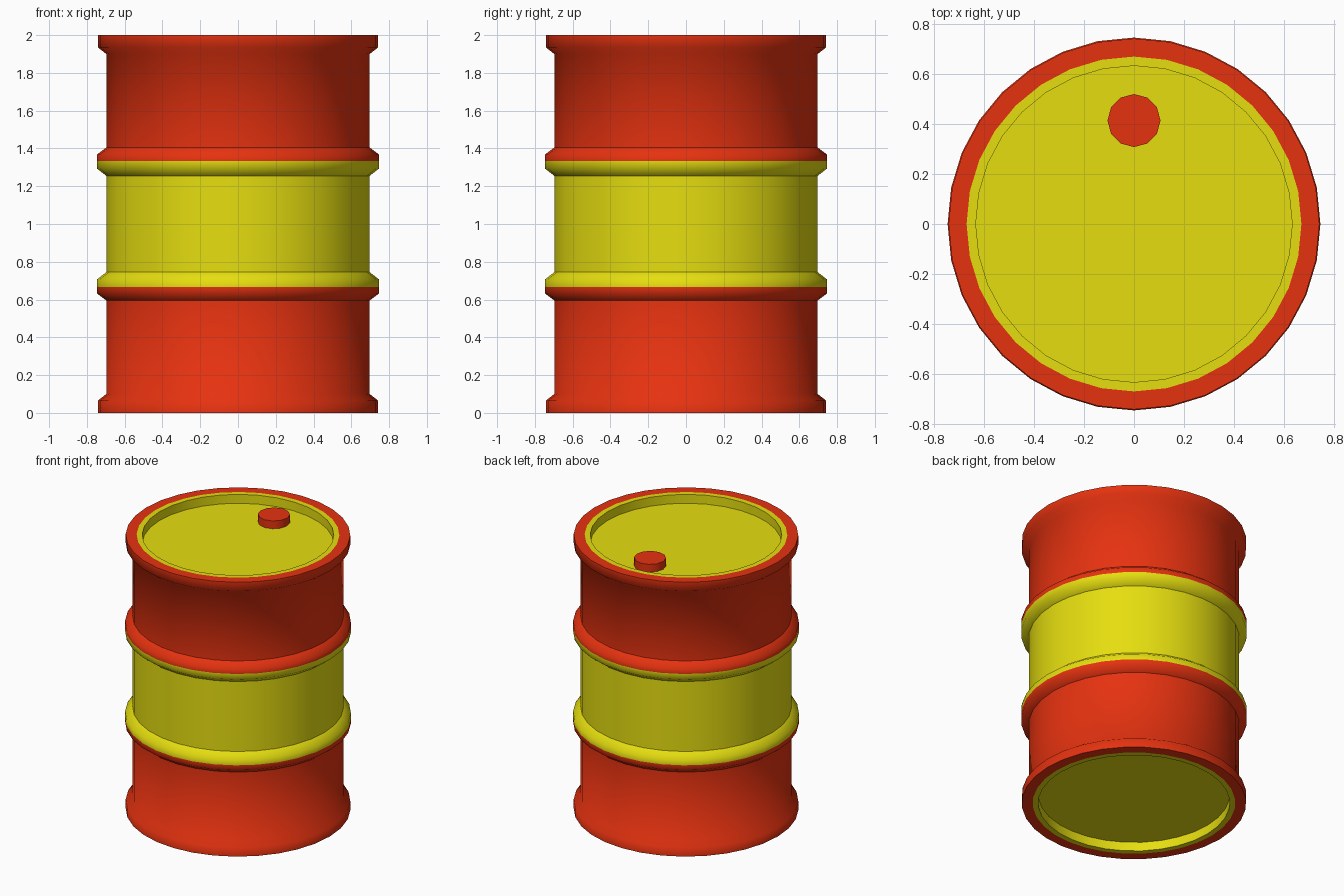
import bpy, bmesh, math
from mathutils import Matrix, Vector

cube = bpy.data.objects.get("Cube")
if cube:
    bpy.data.objects.remove(cube, do_unlink=True)


def make_material(name, colour):
    mat = bpy.data.materials.new(name)
    mat.use_nodes = True
    mat.diffuse_color = colour
    mat.node_tree.nodes["Principled BSDF"].inputs["Base Color"].default_value = colour
    return mat


red = make_material("red_paint", (0.79, 0.032, 0.005, 1))
yellow = make_material("yellow_paint", (0.79, 0.73, 0.005, 1))


def add_object(name, bm, materials):
    mesh = bpy.data.meshes.new(name)
    bm.to_mesh(mesh)
    bm.free()
    for mat in materials:
        mesh.materials.append(mat)
    obj = bpy.data.objects.new(name, mesh)
    bpy.context.collection.objects.link(obj)
    return obj


SIDES = 32
HEIGHT = 2.0
BAND_LOW = 0.667      # lower colour split, mirrored for the upper one
RIM_INNER = 0.67      # rim is red outside this radius
RECESS = 0.065

# Lower half of the drum profile: radius, height, sharp ring
half = [
    (0.633, RECESS, True), (0.633, 0, True), (RIM_INNER, 0, False),
    (0.742, 0, True), (0.742, 0.065, False), (0.697, 0.1, False),
    (0.697, 0.595, True), (0.746, 0.632, False), (0.746, BAND_LOW, False),
    (0.746, 0.707, False), (0.697, 0.745, True),
]
profile = half + [(r, HEIGHT - z, s) for r, z, s in reversed(half)]

# Drum body: lathe the profile, then close both recessed lids
bm = bmesh.new()
verts = [bm.verts.new((r, 0, z)) for r, z, _ in profile]
edges = [bm.edges.new(pair) for pair in zip(verts, verts[1:])]
bmesh.ops.spin(bm, geom=verts + edges, cent=(0, 0, 0), axis=(0, 0, 1),
               angle=math.tau, steps=SIDES, use_merge=False)
bmesh.ops.remove_doubles(bm, verts=bm.verts, dist=0.0005)
bmesh.ops.holes_fill(bm, edges=[e for e in bm.edges if e.is_boundary], sides=0)
bmesh.ops.recalc_face_normals(bm, faces=bm.faces)

# Middle band, inner rims and lids are yellow
for face in bm.faces:
    centre = face.calc_center_median()
    in_band = BAND_LOW < centre.z < HEIGHT - BAND_LOW
    inside = centre.xy.length < RIM_INNER - 0.01
    face.material_index = int(in_band or inside)
    face.smooth = True

# Keep the crease rings sharp
creases = [Vector((r, z)) for r, z, sharp in profile if sharp]
for edge in bm.edges:
    a, b = (Vector((v.co.xy.length, v.co.z)) for v in edge.verts)
    if (a - b).length < 0.001 and any((a - c).length < 0.001 for c in creases):
        edge.smooth = False
add_object("drum_body", bm, [red, yellow])

# Filler cap on the top lid
bm = bmesh.new()
cap_height = 0.057
bmesh.ops.create_cone(
    bm, cap_ends=True, segments=12, radius1=0.106, radius2=0.106, depth=cap_height,
    matrix=Matrix.Translation((0, 0.414, HEIGHT - RECESS + cap_height / 2)))
for face in bm.faces:
    face.smooth = abs(face.normal.z) < 0.5
for edge in bm.edges:
    edge.smooth = all(f.smooth for f in edge.link_faces)
add_object("filler_cap", bm, [red])
